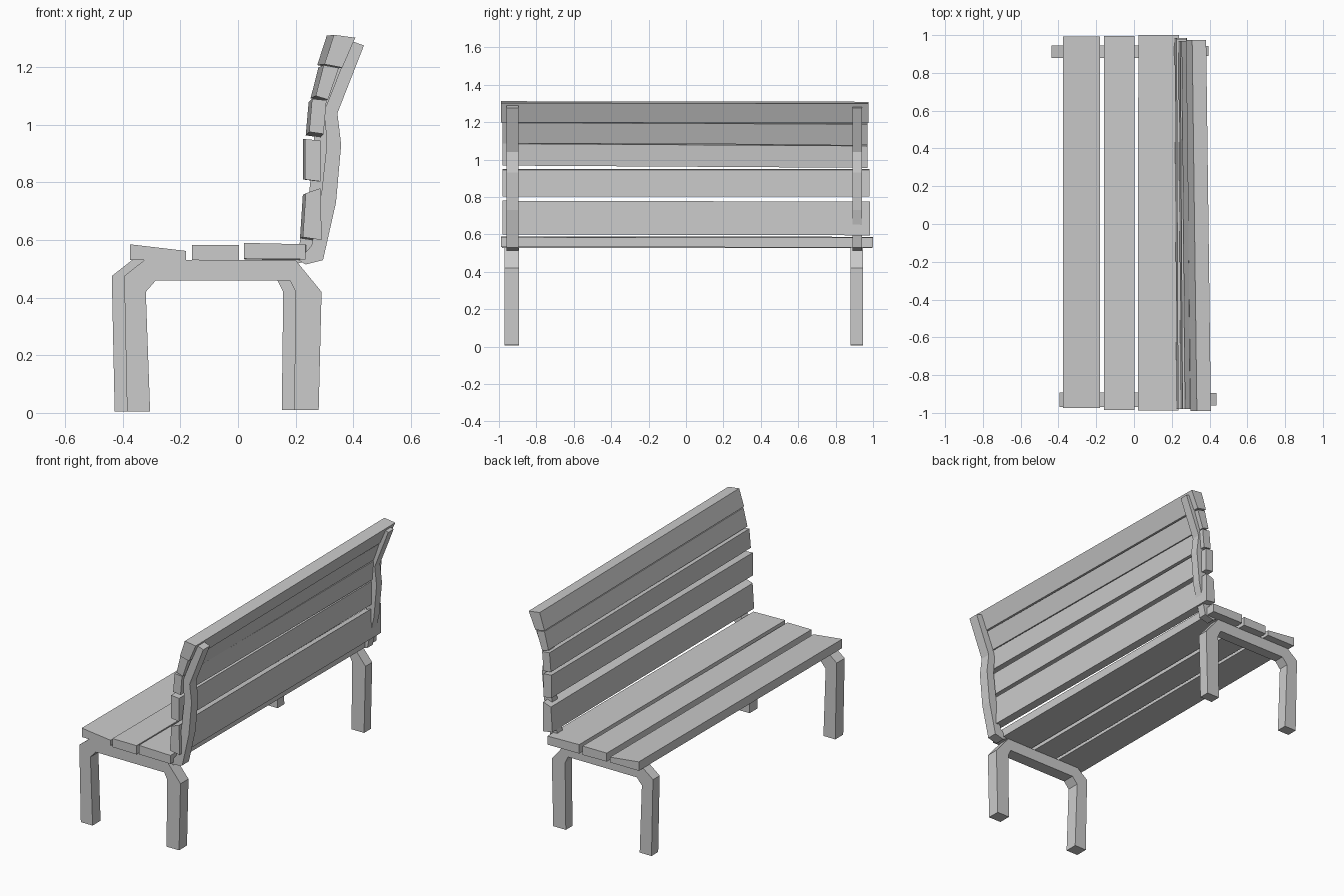
import bpy, bmesh


def loft(name, near, y0, far, y1):
    """Solid between an x-z profile at y0 and a matching one at y1."""
    bm = bmesh.new()
    a = [bm.verts.new((x, y0, z)) for x, z in near]
    b = [bm.verts.new((x, y1, z)) for x, z in far]
    n = len(a)
    bm.faces.new(a)
    bm.faces.new(b[::-1])
    for i in range(n):
        j = (i + 1) % n
        bm.faces.new((a[i], b[i], b[j], a[j]))
    bmesh.ops.recalc_face_normals(bm, faces=bm.faces)
    mesh = bpy.data.meshes.new(name)
    bm.to_mesh(mesh)
    bm.free()
    obj = bpy.data.objects.new(name, mesh)
    bpy.context.collection.objects.link(obj)


def shift(profile, dx, dz=0):
    return [(x + dx, z + dz) for x, z in profile]


# Leg frame: bent arch with front and rear legs
leg = [(-.385, .005), (-.395, .475), (-.325, .53), (.2, .53), (.29, .42), (.28, .01),
       (.195, .01), (.2, .42), (.18, .46), (-.285, .46), (-.32, .42), (-.305, .005)]
# Curved bracket that carries the backrest
bracket = [(.235, .515), (.295, .53), (.34, .73), (.358, .93), (.345, 1.04), (.437, 1.275),
           (.395, 1.29), (.30, 1.05), (.308, .93), (.286, .73), (.255, .58), (.21, .53)]
for side, y0, y1, dx in (("near", -.97, -.893, 0), ("far", .88, .945, -.043)):
    loft(side + "_leg_frame", shift(leg, dx), y0, shift(leg, dx), y1)
    loft(side + "_back_bracket", shift(bracket, dx), y0 + .01, shift(bracket, dx), y1 - .003)

# Slats: profile at the near end, y range, x and z drift at the far end
seat = [
    ([(-.375, .53), (-.375, .585), (-.18, .562), (-.18, .53)], -.975, .992, 0, 0),
    ([(-.16, .53), (-.16, .582), (.003, .582), (.003, .528)], -.985, .995, 0, 0),
    ([(.02, .535), (.02, .59), (.235, .585), (.235, .533)], -.988, 1.0, .003, -.003),
]
back = [
    ([(.225, .61), (.235, .762), (.287, .78), (.29, .6)], -.98, .985, -.01, -.005),
    ([(.233, .81), (.233, .95), (.287, .945), (.287, .803)], -.98, .98, -.008, 0),
    ([(.247, .975), (.257, 1.09), (.307, 1.085), (.297, .968)], -.98, .97, -.012, -.012),
    ([(.27, 1.1), (.297, 1.207), (.35, 1.197), (.312, 1.087)], -.98, .97, -.018, -.008),
    ([(.30, 1.21), (.333, 1.312), (.407, 1.302), (.362, 1.198)], -.99, .975, -.025, -.003),
]
for part, slats in (("seat_slat", seat), ("back_slat", back)):
    for i, (prof, y0, y1, dx, dz) in enumerate(slats, 1):
        loft(f"{part}_{i}", prof, y0, shift(prof, dx, dz), y1)
